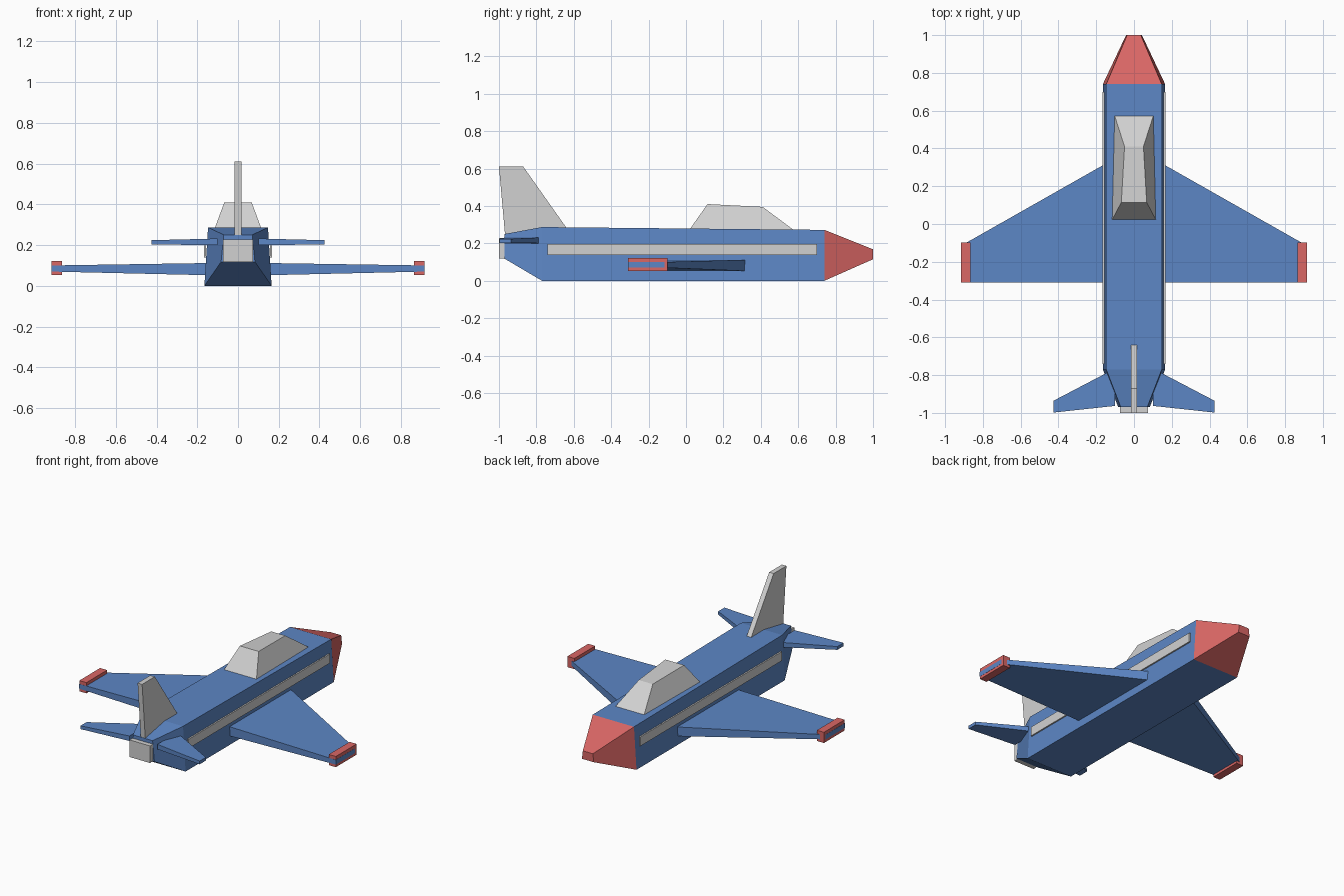
import bpy

if "Cube" in bpy.data.objects:
    bpy.data.objects.remove(bpy.data.objects["Cube"])


def material(name, rgb):
    m = bpy.data.materials.new(name)
    m.diffuse_color = (*rgb, 1)
    m.use_nodes = True
    m.node_tree.nodes["Principled BSDF"].inputs["Base Color"].default_value = m.diffuse_color
    return m


BLUE = material("sky blue", (0.108, 0.24, 0.56))
RED = material("soft red", (0.70, 0.135, 0.13))
GREY = material("light grey", (0.64, 0.64, 0.64))


def loft(name, rings, mat):
    """Skin a list of equal-length point rings and cap both ends."""
    n = len(rings[0])
    verts = [p for ring in rings for p in ring]
    faces = [tuple(range(n))[::-1],
             tuple(range(len(verts) - n, len(verts)))]
    for r in range(len(rings) - 1):
        for i in range(n):
            a, b = r * n + i, r * n + (i + 1) % n
            faces.append((a, b, b + n, a + n))
    mesh = bpy.data.meshes.new(name)
    mesh.from_pydata(verts, [], faces)
    mesh.materials.append(mat)
    obj = bpy.data.objects.new(name, mesh)
    bpy.context.collection.objects.link(obj)
    # consistent outward normals
    import bmesh
    bm = bmesh.new()
    bm.from_mesh(mesh)
    bmesh.ops.recalc_face_normals(bm, faces=bm.faces)
    bm.to_mesh(mesh)
    bm.free()
    return obj


def section(y, z0, z1, w0, w1):
    """Trapezoid across the body: bottom/top height and half widths."""
    return [(-w0, y, z0), (w0, y, z0), (w1, y, z1), (-w1, y, z1)]


def rib(x, y0, y1, z0, z1):
    """Rectangle across a wing at a given span position."""
    return [(x, y0, z0), (x, y1, z0), (x, y1, z1), (x, y0, z1)]


def plate(x, z, w, h):
    return None


def mirrored(obj):
    obj.modifiers.new("mirror", 'MIRROR')
    return obj


# Body, nose and exhaust
front = section(0.74, 0, 0.272, 0.165, 0.147)
loft("fuselage", [section(-0.97, 0.118, 0.25, 0.083, 0.070),
                  section(-0.77, 0, 0.287, 0.165, 0.147), front], BLUE)
loft("nose_cone", [front, section(1.0, 0.115, 0.168, 0.042, 0.036)], RED)
loft("exhaust", [section(-1.0, 0.118, 0.228, 0.073, 0.073),
                 section(-0.965, 0.12, 0.228, 0.073, 0.073)], GREY)

# Canopy, lofted from base to roof
loft("canopy", [
    [(-0.117, 0.02, 0.275), (0.117, 0.02, 0.275),
     (0.103, 0.575, 0.272), (-0.103, 0.575, 0.272)],
    [(-0.067, 0.115, 0.41), (0.067, 0.115, 0.41),
     (0.050, 0.41, 0.395), (-0.050, 0.41, 0.395)]], GREY)

# Upright tail fin
fin_profile = [(-0.966, 0.23), (-0.63, 0.27), (-0.87, 0.61), (-1.0, 0.61)]
loft("tail_fin", [[(x, y, z) for y, z in fin_profile]
                  for x in (-0.016, 0.016)], GREY)

# Wings with red tip caps
mirrored(loft("wing", [rib(0.14, -0.311, 0.325, 0.052, 0.112),
                       rib(0.916, -0.311, -0.115, 0.07, 0.1)], BLUE))
mirrored(loft("wing_tip", [rib(0.865, -0.31, -0.098, 0.053, 0.122),
                           rib(0.915, -0.31, -0.098, 0.053, 0.122)], RED))

# Tailplanes
mirrored(loft("tailplane", [rib(0.1, -0.963, -0.765, 0.2, 0.232),
                            rib(0.425, -0.998, -0.935, 0.203, 0.224)], BLUE))

# Side stripes
mirrored(loft("side_stripe", [rib(0.157, -0.74, 0.70, 0.138, 0.197),
                              rib(0.166, -0.74, 0.70, 0.138, 0.197)], GREY))
